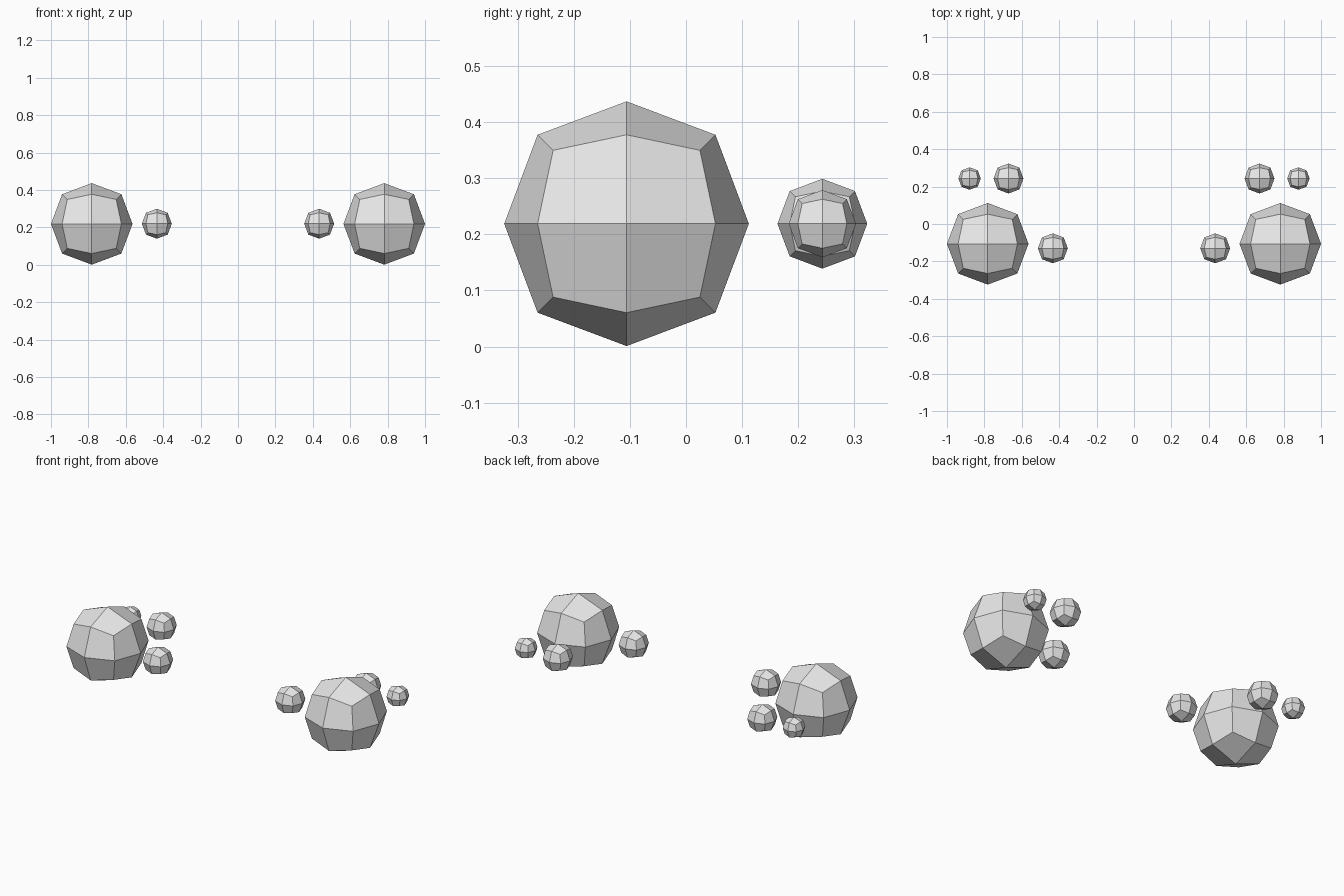
import bpy, bmesh
from mathutils import Vector

if "Cube" in bpy.data.objects:
    bpy.data.objects.remove(bpy.data.objects["Cube"])

grey = bpy.data.materials.new("plain_grey")
grey.diffuse_color = (0.8, 0.8, 0.8, 1)
grey.use_nodes = True
grey.node_tree.nodes["Principled BSDF"].inputs["Base Color"].default_value = grey.diffuse_color

# Relative reach per axis: face centre, edge midpoint, corner
REACH = {1: 1.0, 2: 0.727, 3: 0.6}


def faceted_ball(name, centre, radius):
    """Cube split into 24 quads and rounded out to a ball."""
    bm = bmesh.new()
    bmesh.ops.create_cube(bm, size=2)
    bmesh.ops.subdivide_edges(bm, edges=bm.edges[:], cuts=1, use_grid_fill=True)
    for v in bm.verts:
        sides = sum(abs(c) > 0.5 for c in v.co)
        v.co = Vector([round(c) for c in v.co]) * REACH[sides] * radius
    mesh = bpy.data.meshes.new(name)
    bm.to_mesh(mesh)
    bm.free()
    mesh.materials.append(grey)
    ob = bpy.data.objects.new(name, mesh)
    ob.location = centre
    bpy.context.collection.objects.link(ob)


# One large ball with three small satellites, mirrored on both sides
Z = 0.219
for side, s in (("left", -1), ("right", 1)):
    faceted_ball(f"large_ball_{side}", (s * 0.782, -0.106, Z), 0.218)
    faceted_ball(f"inner_ball_{side}", (s * 0.434, -0.13, Z + 0.001), 0.08)
    faceted_ball(f"rear_ball_{side}", (s * 0.671, 0.243, Z), 0.08)
    faceted_ball(f"rear_outer_ball_{side}", (s * 0.879, 0.243, Z), 0.06)
